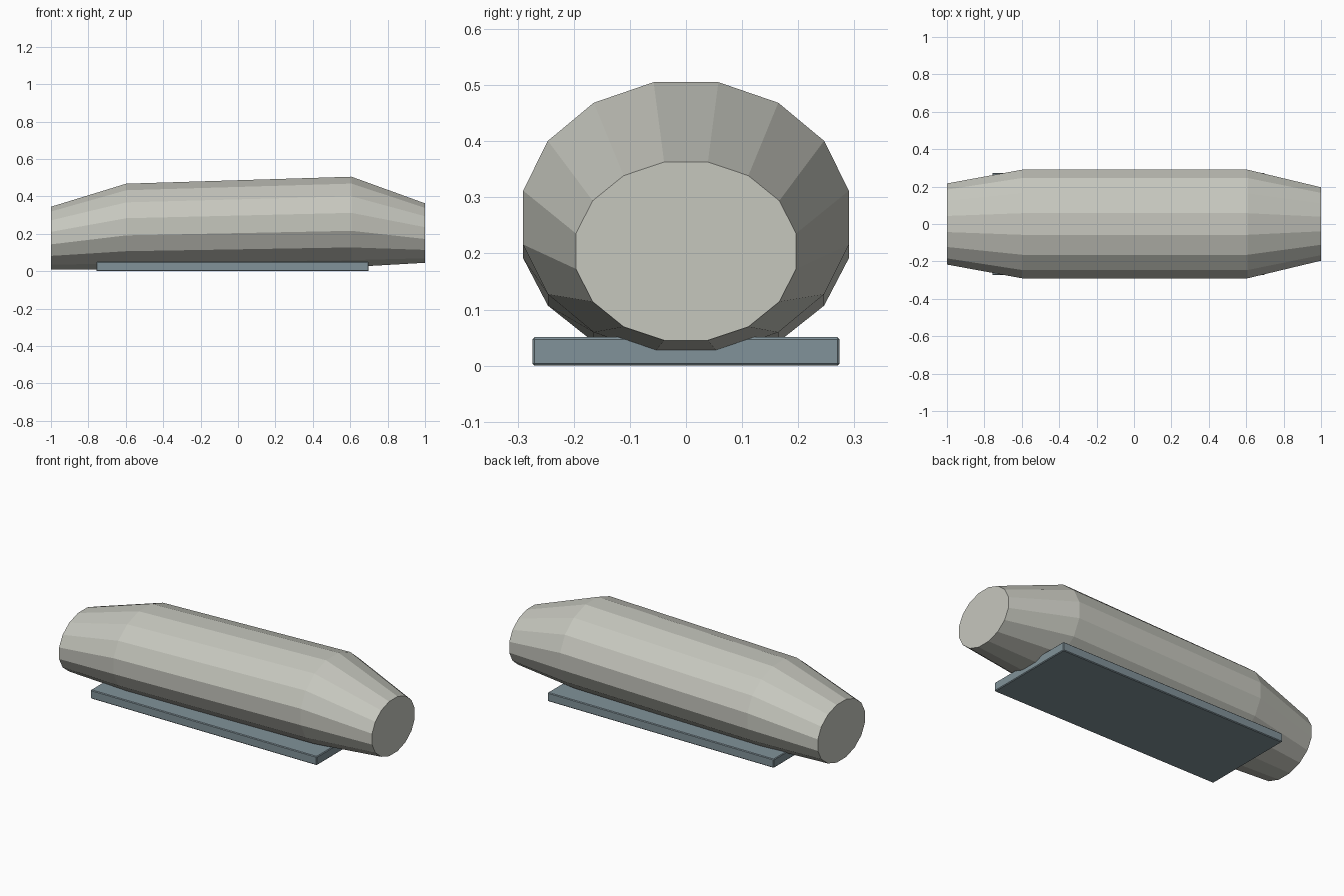
import bpy, bmesh, math

if "Cube" in bpy.data.objects:
    bpy.data.objects.remove(bpy.data.objects["Cube"])

SIDES = 16


def material(name, rgb):
    m = bpy.data.materials.new(name)
    m.diffuse_color = (*rgb, 1)
    m.use_nodes = True
    m.node_tree.nodes["Principled BSDF"].inputs["Base Color"].default_value = m.diffuse_color
    return m


def add_object(name, bm, mat):
    bmesh.ops.recalc_face_normals(bm, faces=bm.faces)
    mesh = bpy.data.meshes.new(name)
    bm.to_mesh(mesh)
    bm.free()
    mesh.materials.append(mat)
    obj = bpy.data.objects.new(name, mesh)
    bpy.context.collection.objects.link(obj)
    return obj


warm_grey = material("warm_grey", (0.565, 0.571, 0.515))
blue_grey = material("blue_grey", (0.22, 0.288, 0.319))

# Tapered body: x, centre z, y radius, z radius of each section
sections = [(-1.0, 0.177, 0.221, 0.171), (-0.598, 0.2375, 0.296, 0.235),
            (0.607, 0.264, 0.296, 0.246), (1.0, 0.204, 0.2, 0.162)]
bm = bmesh.new()
rings = []
for x, cz, ry, rz in sections:
    angles = [2 * math.pi * (i + 0.5) / SIDES for i in range(SIDES)]
    rings.append([bm.verts.new((x, ry * math.cos(a), cz + rz * math.sin(a)))
                  for a in angles])
for a, b in zip(rings, rings[1:]):
    for i in range(SIDES):
        j = (i + 1) % SIDES
        bm.faces.new((a[i], a[j], b[j], b[i]))
bm.faces.new(rings[0])
bm.faces.new(rings[-1])
add_object("body", bm, warm_grey)

# Base plate with slightly bevelled edges
bm = bmesh.new()
bmesh.ops.create_cube(bm, size=1)
for v in bm.verts:
    v.co = (v.co.x * 1.456 - 0.029, v.co.y * 0.548, v.co.z * 0.051 + 0.0255)
plate = add_object("base_plate", bm, blue_grey)
bevel = plate.modifiers.new("edge_bevel", "BEVEL")
bevel.width = 0.004
bevel.segments = 1
